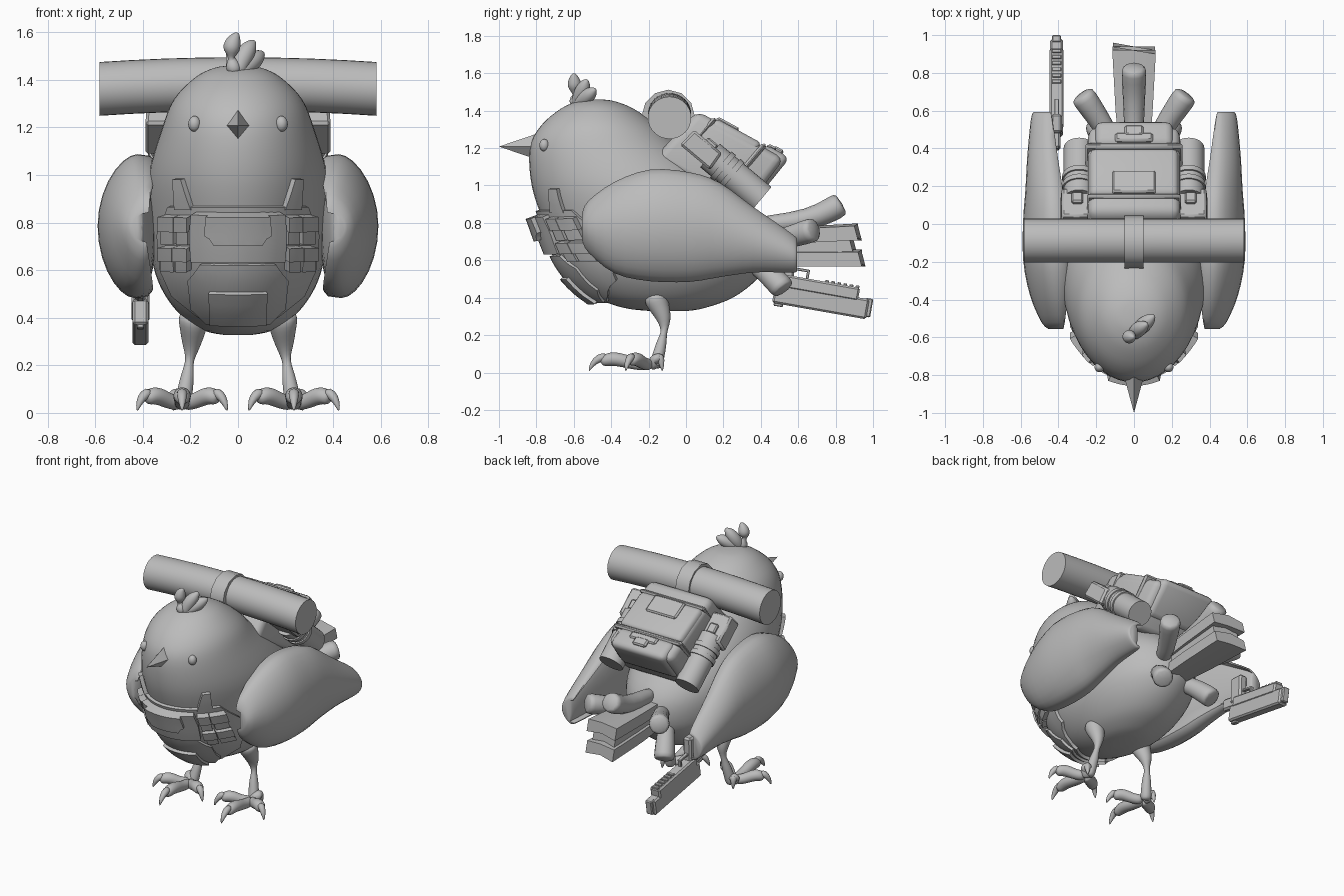
import bpy, bmesh, math
from mathutils import Vector, Matrix
from mathutils.bvhtree import BVHTree

cube = bpy.data.objects.get("Cube")
if cube:
    bpy.data.objects.remove(cube)

grey = bpy.data.materials.new("plain grey")
grey.use_nodes = True
grey.diffuse_color = (0.5, 0.5, 0.5, 1)
grey.node_tree.nodes["Principled BSDF"].inputs["Base Color"].default_value = (0.5, 0.5, 0.5, 1)


def finish(name, bm, matrix=Matrix(), angle=35, subsurf=0):
    bmesh.ops.recalc_face_normals(bm, faces=bm.faces)
    mesh = bpy.data.meshes.new(name)
    bm.to_mesh(mesh)
    bm.free()
    mesh.transform(matrix)
    mesh.materials.append(grey)
    for p in mesh.polygons:
        p.use_smooth = True
    if not subsurf:
        mesh.set_sharp_from_angle(angle=math.radians(angle))
    obj = bpy.data.objects.new(name, mesh)
    bpy.context.collection.objects.link(obj)
    if subsurf:
        obj.modifiers.new("smooth", 'SUBSURF').levels = subsurf
        obj.modifiers["smooth"].render_levels = subsurf


def loft(rings):
    """Skin closed rings of points and cap both ends."""
    bm = bmesh.new()
    vs = [[bm.verts.new(p) for p in r] for r in rings]
    n = len(vs[0])
    for a, b in zip(vs, vs[1:]):
        for i in range(n):
            j = (i + 1) % n
            bm.faces.new((a[i], a[j], b[j], b[i]))
    bm.faces.new(vs[0])
    bm.faces.new(vs[-1])
    return bm


def circle(n):
    return [(math.cos(t), math.sin(t)) for t in (2 * math.pi * i / n for i in range(n))]


def tube(name, path, radii, sides=8, subsurf=1):
    pts = [Vector(p) for p in path]
    rings = []
    for i, p in enumerate(pts):
        tangent = pts[min(i + 1, len(pts) - 1)] - pts[max(i - 1, 0)]
        q = tangent.to_track_quat('Z', 'X')
        rings.append([p + q @ Vector((c * radii[i], s * radii[i], 0)) for c, s in circle(sides)])
    finish(name, loft(rings), subsurf=subsurf)


def box(name, lo, hi, matrix=Matrix(), bevel=0.01, taper=1.0, segments=1):
    """Bevelled box between two corners; taper narrows the top."""
    lo, hi = Vector(lo), Vector(hi)
    bm = bmesh.new()
    bmesh.ops.create_cube(bm, size=1)
    for v in bm.verts:
        k = taper if v.co.z > 0 else 1
        v.co = (lo + hi) / 2 + Vector((v.co.x * k, v.co.y * k, v.co.z)) * (hi - lo)
    bmesh.ops.bevel(bm, geom=bm.edges[:], offset=bevel, segments=segments, affect='EDGES', profile=0.5)
    finish(name, bm, matrix)


def catmull(rows, steps):
    out = []
    for i in range(len(rows) - 1):
        p = [rows[max(0, min(len(rows) - 1, i + k))] for k in (-1, 0, 1, 2)]
        for s in range(steps):
            t = s / steps
            out.append([0.5 * (2 * b + (c - a) * t + (2 * a - 5 * b + 4 * c - d) * t * t
                               + (3 * b - a - 3 * c + d) * t ** 3) for a, b, c, d in zip(*p)])
    return out + [rows[-1]]


# Body: height, front y, back y, half width
body_rows = [(.328, -.18, .0, .06), (.345, -.33, .1, .14), (.4, -.48, .25, .23), (.5, -.605, .38, .31),
             (.62, -.69, .45, .357), (.8, -.76, .42, .383), (1.0, -.825, .22, .375), (1.2, -.835, -.02, .318),
             (1.32, -.775, -.15, .268), (1.41, -.67, -.28, .18), (1.45, -.58, -.38, .1), (1.46, -.52, -.45, .03)]
bm = loft([[(w * c, (f + b) / 2 + (b - f) / 2 * s, z) for c, s in circle(48)]
           for z, f, b, w in catmull(body_rows, 4)])
bmesh.ops.recalc_face_normals(bm, faces=bm.faces)
surface = BVHTree.FromBMesh(bm)
finish("body", bm, angle=80)


# Chest armour: plates that follow the breast
def plate(name, rows, height, nx=10):
    bm = bmesh.new()
    outer, inner = [], []
    fine = []
    for a, b in zip(rows, rows[1:]):
        fine += [[u + (v - u) * s / 3 for u, v in zip(a, b)] for s in range(3)]
    for z, x0, x1 in fine + [rows[-1]]:
        out_row, in_row = [], []
        for i in range(nx + 1):
            x = x0 + (x1 - x0) * i / nx
            hit = None
            while hit is None:
                hit, normal, _, _ = surface.ray_cast(Vector((x, -3, z)), Vector((0, 1, 0)))
                x *= 0.97
            out_row.append(bm.verts.new(hit + normal * height))
            in_row.append(bm.verts.new(hit - normal * 0.01))
        outer.append(out_row)
        inner.append(in_row)
    for g in (outer, inner):
        for a, b in zip(g, g[1:]):
            for i in range(nx):
                bm.faces.new((a[i], a[i + 1], b[i + 1], b[i]))

    def border(g):
        return g[0] + [r[-1] for r in g[1:]] + g[-1][-2::-1] + [r[0] for r in g[-2:0:-1]]
    o, n = border(outer), border(inner)
    for i in range(len(o)):
        j = (i + 1) % len(o)
        bm.faces.new((o[i], o[j], n[j], n[i]))
    finish(name, bm, angle=40)


def sym(*rows):
    return [(z, -w, w) for z, w in rows]


plate("vest_base", sym((.87, .28), (.75, .325), (.6, .31), (.5, .265), (.42, .165), (.39, .11)), .02, 20)
plate("vest_front_pouch", sym((.85, .165), (.76, .172), (.655, .165)), .06)
plate("vest_pouch_flap", sym((.85, .1), (.77, .105), (.73, .078)), .085)
plate("vest_belly_panel", sym((.635, .14), (.57, .19), (.46, .18), (.4, .12)), .036)
plate("vest_belly_pocket", sym((.53, .105), (.41, .1)), .055)
for side, s in (("left", 1), ("right", -1)):
    for tag, z1, z0 in (("upper", .83, .72), ("lower", .7, .61)):
        for tag2, a, b in (("inner", .183, .226), ("outer", .234, .284)):
            plate(f"{side}_{tag}_{tag2}_pouch", [(z1, s * a, s * b), (z0, s * a, s * b)], .05, 4)
            mid = (z1 + z0) / 2
            plate(f"{side}_{tag}_{tag2}_pouch_flap", [(z1 + .008, s * (a - .003), s * (b + .003)),
                  (mid, s * (a - .003), s * (b + .003))], .062, 4)
    plate(f"{side}_shoulder_strap", [(.985, s * .225, s * .258), (.86, s * .185, s * .25)], .025, 3)

# Beak, eyes and crest
bm = bmesh.new()
bmesh.ops.create_cone(bm, segments=4, radius1=.068, radius2=0, depth=.2, cap_ends=True)
finish("beak", bm, Matrix.Translation((0, -.9, 1.208)) @ Matrix.Rotation(math.pi / 2, 4, 'X')
       @ Matrix.Diagonal((.8, 1, 1, 1)))
for s in (1, -1):
    bm = bmesh.new()
    bmesh.ops.create_uvsphere(bm, u_segments=16, v_segments=10, radius=.033)
    finish("left_eye" if s > 0 else "right_eye", bm, Matrix.Translation((s * .183, -.758, 1.215))
           @ Matrix.Diagonal((.8, .8, 1, 1)), 80)
for i, (x, y, z, lean) in enumerate(((0, -.59, 1.598, -.03), (.07, -.52, 1.565, -.012), (.108, -.475, 1.515, -.005))):
    root, tip = Vector((-.005, -.58, 1.42)), Vector((x, y, z))
    path = [root.lerp(tip, k) + Vector((lean * 4 * k * (1 - k), -.01, 0)) for k in (0, .3, .55, .8, .95, 1)]
    tube(f"crest_feather_{i + 1}", path, [.03, .042, .046, .038, .018, .006], subsurf=2)

# Wings: y, low z, high z, inner x, outer x; the inner side is flatter
wing_rows = [(-.557, .71, .85, .405, .45), (-.52, .64, .92, .385, .49), (-.38, .53, 1.02, .355, .55),
             (-.19, .488, 1.085, .345, .587), (.02, .485, 1.07, .355, .587), (.18, .51, 1.015, .38, .575),
             (.36, .535, .885, .415, .565), (.52, .535, .775, .445, .55), (.58, .535, .73, .46, .54),
             (.593, .54, .715, .47, .53)]
for side, s in (("left", 1), ("right", -1)):
    finish(f"{side}_wing", loft([[(s * ((a + b) / 2 + (b - a) / 2 * (c if c > 0 else -abs(c) ** .5)
                                        - (.045 if q > 0 else .035) * q * q * (c > -.5)),
           y, (lo + hi) / 2 + (hi - lo) / 2 * q) for c, q in circle(28)]
           for y, lo, hi, a, b in catmull(wing_rows, 3)]), angle=50)

    # Legs and feet
    tube(f"{side}_leg", [(s * .185, -.17, .43), (s * .188, -.15, .36), (s * .198, -.105, .27), (s * .208, -.125, .18),
         (s * .225, -.15, .08), (s * .235, -.165, .02)], [.08, .064, .042, .031, .036, .042], subsurf=2)
    for name, deg, length in (("inner", -55, .19), ("middle", 0, .27), ("outer", 55, .19), ("hind", 150, .06)):
        d = Vector((s * math.sin(math.radians(deg)), -math.cos(math.radians(deg)), 0))
        base = Vector((s * .235, -.19, 0))
        up = lambda k, z: base + d * length * k + Vector((0, 0, z))
        tube(f"{side}_{name}_toe", [up(0, .042), up(.3, .045), up(.55, .066), up(.8, .076), up(1, .055)],
             [.038, .034, .04, .042, .028], subsurf=2)
        tube(f"{side}_{name}_claw", [up(.85, .085), up(1.02, .08), up(1.16, .045), up(1.22, .006)],
             [.028, .027, .018, .003], 6)

# Tail: fanned slabs and rounded feathers
for i, (z0, z1, yend, w) in enumerate(((.72, .752, .92, .115), (.67, .68, .895, .09), (.61, .612, .94, .11))):
    finish(f"tail_slab_{i + 1}", loft([[(-h, y + .02, z - t), (-h, y, z + t * .7), (0, y, z + t), (h, y - .02, z + t * .7),
           (h, y, z - t), (0, y, z - t * .7)] for y, z, h, t in
           ((.3, z0, w * .6, .04), (.6, (z0 + z1) / 2, w * .85, .044), (yend, z1, w, .045))]), angle=20)
feathers = {"top_feather": ((0, .3, .78), (0, .58, .8), (0, .72, .84), (0, .81, .89), (0, .835, .905))}
for side, s in (("left", 1), ("right", -1)):
    feathers[f"{side}_feather"] = ((s * .06, .33, .68), (s * .15, .5, .71), (s * .21, .59, .735),
                                   (s * .265, .67, .76), (s * .28, .69, .765))
    feathers[f"{side}_lower_feather"] = ((s * .07, .3, .62), (s * .12, .39, .57), (s * .16, .455, .515),
                                         (s * .195, .515, .455), (s * .2, .525, .44))
for name, path in feathers.items():
    tube(name, path, [.05, .06, .068, .074, .066], 8, 1)

# Backpack in a frame lying on the back: y runs down the back, z points out
# and leans so that the pack grows thicker towards its bottom
pack = Matrix.Translation((0, .1, 1.08)) @ Matrix.Rotation(math.radians(-40), 4, 'X')
lean = Matrix()
lean[2][1] = .2
shell = pack @ lean
box("pack_body", (-.255, -.25, -.08), (.255, .3, .265), shell, .045, .95, 3)
box("pack_upper_band", (-.25, -.15, .05), (.25, -.125, .278), shell, .012)
box("pack_lid", (-.245, -.14, .1), (.245, .15, .28), shell, .03, .95, 3)
box("pack_lower_band", (-.258, .14, .02), (.258, .17, .285), shell, .012)
box("pack_lower_pocket", (-.22, .15, .02), (.22, .31, .285), shell, .04, .94, 3)
box("pack_lid_patch", (-.115, -.13, .26), (.115, .0, .293), shell, .01)
box("pack_buckle_strap", (-.1, .17, .27), (.1, .22, .297), shell, .01)
box("pack_buckle", (-.05, .2, .27), (.05, .26, .303), shell, .01)


def cylinder(name, r, depth, matrix, sides=24):
    bm = bmesh.new()
    bmesh.ops.create_cone(bm, segments=sides, radius1=r, radius2=r, depth=depth, cap_ends=True)
    finish(name, bm, matrix)


down = Matrix.Rotation(math.pi / 2, 4, 'X')
for side, s in (("left", 1), ("right", -1)):
    cylinder(f"{side}_bottle", .082, .36, pack @ Matrix.Translation((s * .29, .15, .08)) @ down)
    for i, y in enumerate((.06, .12)):
        cylinder(f"{side}_bottle_band_{i + 1}", .09, .03, pack @ Matrix.Translation((s * .29, y, .08)) @ down)
    x0, x1 = sorted((s * .22, s * .39))
    box(f"{side}_pack_wing", (x0, -.19, .02), (x1, .02, .13), pack, .012, .92)
    x0, x1 = sorted((s * .27, s * .33))
    box(f"{side}_pack_clip", (x0, -.1, .12), (x1, -.03, .15), pack, .008)

# Bedroll with its strap
roll = [(x, 1.362 + .02 * (1 - (x / .58) ** 2)) for x in (-.582, -.45, -.3, -.15, 0, .15, .3, .45, .582)]
finish("bedroll", loft([[(x, -.088 + .116 * c, z + .113 * s) for c, s in circle(32)] for x, z in roll]))
cylinder("bedroll_strap", .142, .1, Matrix.Translation((0, -.095, 1.37)) @ Matrix.Rotation(math.pi / 2, 4, 'Y'), 12)

# Pistol under the right wing: y runs to the muzzle
gun = Matrix.Translation((-.41, .7, .41)) @ Matrix.Rotation(math.radians(-10), 4, 'X')
box("pistol_slide", (-.034, -.23, -.078), (.034, .28, .03), gun, .01)
box("pistol_frame", (-.038, -.2, .01), (.038, .22, .082), gun, .01)
box("pistol_muzzle", (-.024, .26, -.065), (.024, .3, .035), gun, .006)
box("pistol_rear_sight", (-.015, -.22, -.092), (.015, -.17, -.06), gun, .004)
box("pistol_tang", (-.022, -.32, .02), (.022, -.19, .1), gun, .012)
for i in range(6):
    box(f"pistol_rail_{i + 1}", (-.025, .03 + i * .033, .065), (.025, .05 + i * .033, .092), gun, .003)
grip = gun @ Matrix.Translation((0, -.18, .05)) @ Matrix.Rotation(math.radians(8), 4, 'X')
box("pistol_grip", (-.03, -.055, 0), (.03, .045, .18), grip, .012)
box("pistol_guard_front", (-.012, -.075, .05), (.012, -.06, .13), gun, .003)
box("pistol_guard_bar", (-.012, -.15, .115), (.012, -.06, .13), gun, .003)
